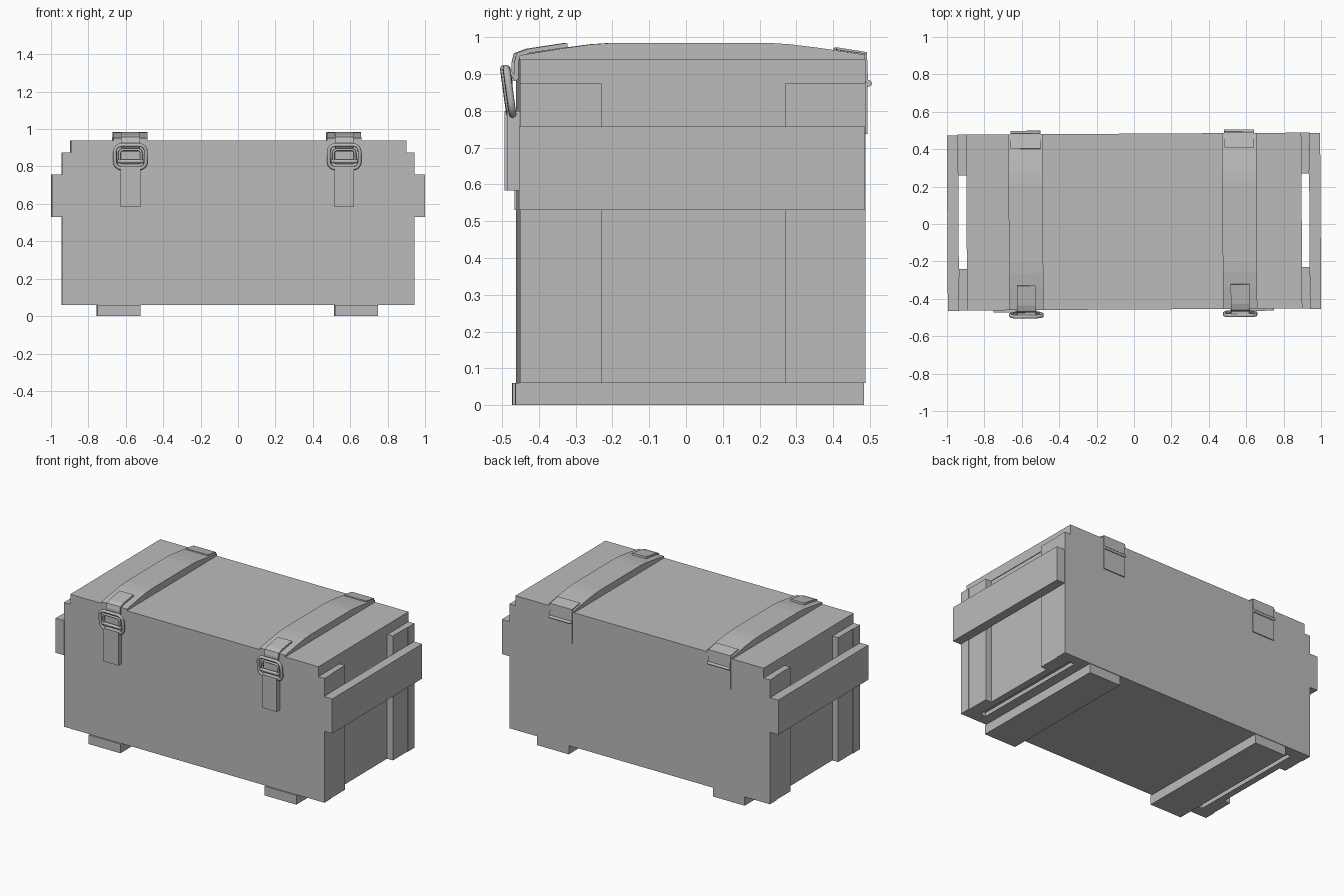
import bpy, bmesh, math
from mathutils import Vector

cube = bpy.data.objects.get("Cube")
if cube:
    bpy.data.objects.remove(cube)

TURN = 0.006  # the crate stands very slightly turned

grey = bpy.data.materials.new("plain grey")
grey.use_nodes = True
COLOR = (0.5, 0.5, 0.5, 1)
grey.diffuse_color = COLOR
grey.node_tree.nodes["Principled BSDF"].inputs["Base Color"].default_value = COLOR


def add(name, data):
    obj = bpy.data.objects.new(name, data)
    bpy.context.collection.objects.link(obj)
    data.materials.append(grey)
    obj.rotation_euler.z = TURN
    return obj


def finish(name, bm):
    bmesh.ops.recalc_face_normals(bm, faces=bm.faces)
    mesh = bpy.data.meshes.new(name)
    bm.to_mesh(mesh)
    bm.free()
    return add(name, mesh)


def box(name, xs, ys, zs):
    bm = bmesh.new()
    bmesh.ops.create_cube(bm, size=1)
    for v in bm.verts:
        v.co = [lo + (hi - lo) * (c + 0.5) for c, (lo, hi) in zip(v.co, (xs, ys, zs))]
    return finish(name, bm)


def extrude_x(name, profile, x, width):
    """Extrude a closed (y, z) outline along x, centred on x."""
    bm = bmesh.new()
    face = bm.faces.new([bm.verts.new((x - width / 2, y, z)) for y, z in profile])
    out = bmesh.ops.extrude_face_region(bm, geom=[face])
    bmesh.ops.translate(bm, vec=(width, 0, 0),
                        verts=[v for v in out["geom"] if isinstance(v, bmesh.types.BMVert)])
    return finish(name, bm)


def strip(name, path, thick, x, width):
    """Bent metal strip: thicken a (y, z) path, then extrude along x."""
    pts = [Vector(p) for p in path]
    side = []
    for i, p in enumerate(pts):
        d = (pts[min(i + 1, len(pts) - 1)] - pts[max(i - 1, 0)]).normalized()
        side.append(p + Vector((-d.y, d.x)) * thick)
    return extrude_x(name, pts + side[::-1], x, width)


def wire(name, points, radius, closed):
    """Round bar along a path, turned into a smooth mesh."""
    curve = bpy.data.curves.new(name + "_path", 'CURVE')
    curve.dimensions = '3D'
    curve.bevel_depth = radius
    curve.bevel_resolution = 2
    curve.use_fill_caps = True
    spline = curve.splines.new('POLY')
    spline.points.add(len(points) - 1)
    for p, co in zip(spline.points, points):
        p.co = (*co, 1)
    spline.use_cyclic_u = closed
    spline.use_smooth = True
    temp = bpy.data.objects.new(name + "_path", curve)
    bpy.context.collection.objects.link(temp)
    graph = bpy.context.evaluated_depsgraph_get()
    mesh = bpy.data.meshes.new_from_object(temp.evaluated_get(graph))
    mesh.materials.clear()
    bpy.data.objects.remove(temp)
    return add(name, mesh)


def ring(name, x, width, low, high, corner, radius):
    """Rounded rectangular ring between two (y, z) ends."""
    a, b = Vector((x, *low)), Vector((x, *high))
    up, mid, half = (b - a).normalized(), (a + b) / 2, (b - a).length / 2
    pts = []
    for i, (sx, sz) in enumerate(((1, 1), (-1, 1), (-1, -1), (1, -1))):
        for k in range(5):
            t = math.pi / 2 * (i + k / 4)
            u = sx * (width / 2 - corner) + corner * math.cos(t)
            w = sz * (half - corner) + corner * math.sin(t)
            pts.append(mid + Vector((u, 0, 0)) + up * w)
    return wire(name, pts, radius, True)


FRONT, BACK = -0.457, 0.483
FLOOR, RIM, LID = 0.06, 0.875, 0.94

# Box walls, floor and lid
box("front_panel", (-0.94, 0.94), (FRONT, -0.386), (FLOOR, RIM))
box("back_panel", (-0.94, 0.94), (0.414, BACK), (FLOOR, RIM))
box("floor_panel", (-0.81, 0.81), (-0.386, 0.414), (FLOOR, 0.1))
box("floor_filler", (-0.86, 0.86), (-0.386, 0.414), (0.085, 0.1))
box("lid", (-0.895, 0.897), (FRONT, BACK), (RIM, LID))

# Ends: wall, battens and carrying plank
for s, side in ((1, "left"), (-1, "right")):
    def span(a, b):
        return tuple(sorted((s * a, s * b)))
    box(f"{side}_end_wall", span(0.85, 0.893), (-0.386, 0.414), (FLOOR, RIM))
    box(f"{side}_front_batten", span(0.893, 0.936), (-0.386, -0.236), (FLOOR, RIM))
    box(f"{side}_back_batten", span(0.893, 0.936), (0.264, 0.414), (FLOOR, RIM))
    box(f"{side}_handle_plank", span(0.938, 0.998), (FRONT - 0.003, BACK - 0.003), (0.53, 0.757))

# Runners, lid battens, latches and hinges
for side, x, foot in (("left", 0.565, 0.63), ("right", -0.578, -0.64)):
    box(f"{side}_runner", (foot - 0.115, foot + 0.115), (-0.468, 0.479), (0, FLOOR))

    arch = [(FRONT, LID), (BACK, LID), (BACK, 0.953), (0.36, 0.971), (0.28, 0.981),
            (0.22, 0.985), (-0.2, 0.985), (-0.26, 0.981), (-0.34, 0.97), (FRONT, 0.951)]
    extrude_x(f"{side}_lid_batten", arch, x, 0.183)

    # Upper latch strap folds over the front edge
    strip(f"{side}_latch_strap",
          [(-0.325, 0.973), (-0.43, 0.957), (-0.456, 0.948), (-0.459, 0.93), (-0.459, 0.885)],
          -0.012, x, 0.1)
    # Catch hook holding the ring
    strip(f"{side}_latch_hook",
          [(-0.462, 0.885), (-0.472, 0.9), (-0.484, 0.922), (-0.496, 0.922)], 0.008, x, 0.095)
    # Lower lever plate on the front
    box(f"{side}_latch_plate", (x - 0.053, x + 0.053), (-0.49, FRONT), (0.583, 0.8))
    ring(f"{side}_latch_ring", x, 0.165, (-0.475, 0.79), (-0.492, 0.915), 0.035, 0.01)
    ring(f"{side}_latch_loop", x, 0.115, (-0.478, 0.82), (-0.484, 0.89), 0.018, 0.007)
    wire(f"{side}_latch_pin", [(x - 0.07, -0.48, 0.828), (x + 0.07, -0.48, 0.828)], 0.01, False)

    # Hinge at the back
    strip(f"{side}_hinge_top", [(0.405, 0.966), (BACK, 0.955), (BACK + 0.001, 0.88)],
          0.007, x, 0.16)
    box(f"{side}_hinge_leaf", (x - 0.08, x + 0.08), (BACK, BACK + 0.006), (0.737, 0.875))
    wire(f"{side}_hinge_barrel", [(x - 0.08, 0.493, RIM), (x + 0.08, 0.493, RIM)], 0.009, False)
